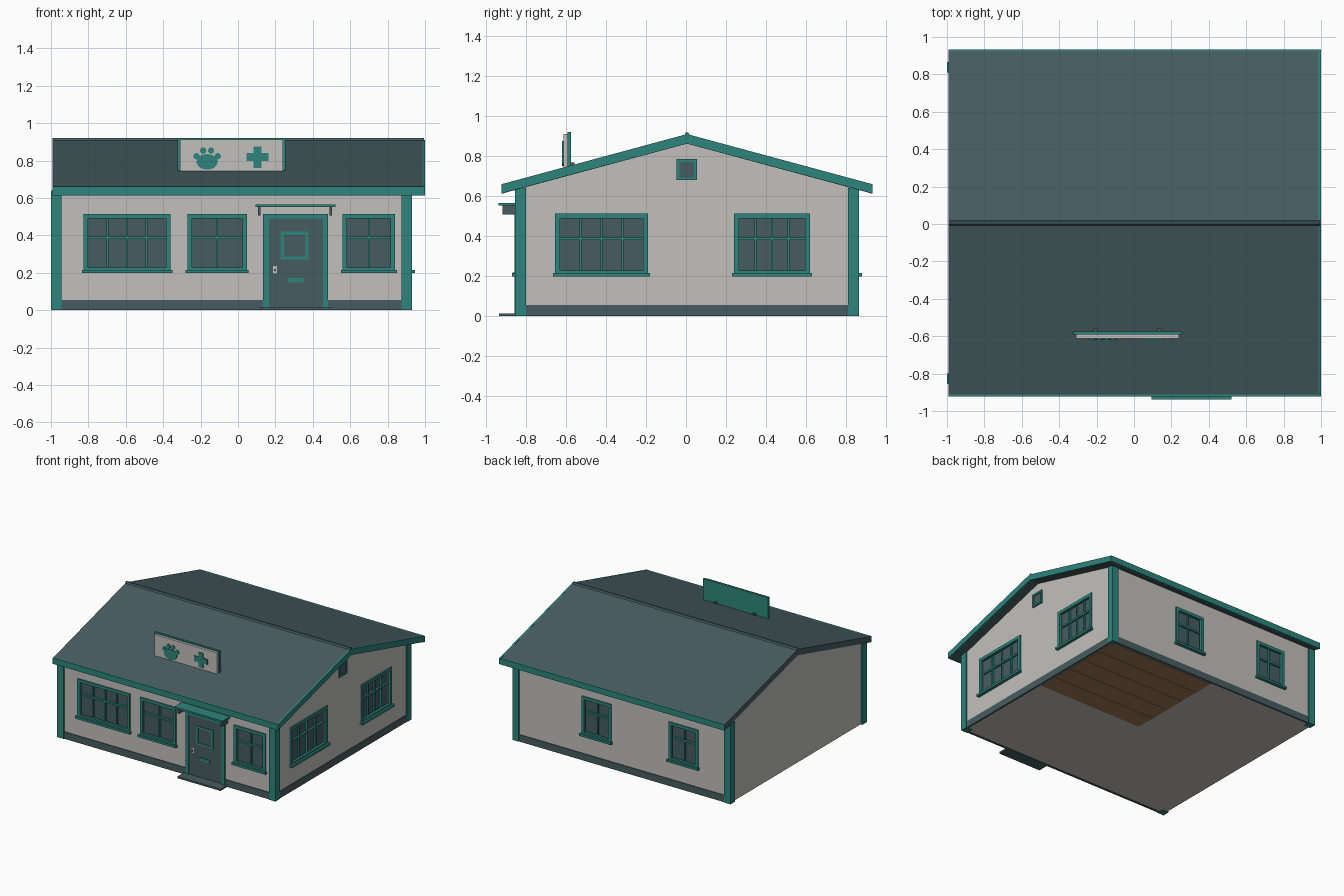
import bpy, bmesh, math
from mathutils import Vector

cube = bpy.data.objects.get("Cube")
if cube:
    bpy.data.objects.remove(cube, do_unlink=True)


def material(name, r, g, b):
    m = bpy.data.materials.new(name)
    m.use_nodes = True
    m.diffuse_color = (r, g, b, 1)
    bsdf = m.node_tree.nodes["Principled BSDF"]
    bsdf.inputs["Base Color"].default_value = (r, g, b, 1)
    bsdf.inputs["Roughness"].default_value = 0.8
    return m


CREAM = material("warm white", .54, .53, .505)
TEAL = material("teal trim", .027, .235, .205)
SLATE = material("dark slate", .062, .108, .117)
BROWN = material("wood brown", .34, .19, .09)


def finish(name, bm, mat):
    bmesh.ops.recalc_face_normals(bm, faces=bm.faces)
    mesh = bpy.data.meshes.new(name)
    bm.to_mesh(mesh)
    bm.free()
    mesh.materials.append(mat)
    ob = bpy.data.objects.new(name, mesh)
    bpy.context.collection.objects.link(ob)
    return ob


def boxes(name, mat, items):
    """Boxes given as (x0, x1, y0, y1, z0, z1) in one object."""
    bm = bmesh.new()
    for x0, x1, y0, y1, z0, z1 in items:
        geo = bmesh.ops.create_cube(bm, size=1)
        for v in geo["verts"]:
            v.co = Vector((x1 if v.co.x > 0 else x0,
                           y1 if v.co.y > 0 else y0,
                           z1 if v.co.z > 0 else z0))
    return finish(name, bm, mat)


def prism(name, mat, outline, start, end, axis="x"):
    """Extrude a (y, z) outline along x, or an (x, z) outline along y."""
    bm = bmesh.new()

    def place(p, t):
        return (t, p[0], p[1]) if axis == "x" else (p[0], t, p[1])
    a = [bm.verts.new(place(p, start)) for p in outline]
    b = [bm.verts.new(place(p, end)) for p in outline]
    bm.faces.new(a)
    bm.faces.new(b[::-1])
    n = len(a)
    for i in range(n):
        bm.faces.new((a[i], a[(i + 1) % n], b[(i + 1) % n], b[i]))
    return finish(name, bm, mat)


LEFT, RIGHT, FRONT, BACK, MID = -.99, .92, -.845, .855, .005


def on_wall(side, u0, u1, d0, d1, z0, z1):
    """Box on a wall: u runs along the wall, d points outward."""
    if side == "front":
        return (u0, u1, FRONT - d1, FRONT - d0, z0, z1)
    if side == "back":
        return (u0, u1, BACK + d0, BACK + d1, z0, z1)
    return (RIGHT + d0, RIGHT + d1, u0, u1, z0, z1)


def ring(side, u0, u1, z0, z1, w, d0, d1):
    return [on_wall(side, u0, u0 + w, d0, d1, z0, z1),
            on_wall(side, u1 - w, u1, d0, d1, z0, z1),
            on_wall(side, u0 + w, u1 - w, d0, d1, z0, z0 + w),
            on_wall(side, u0 + w, u1 - w, d0, d1, z1 - w, z1)]


# House body
walls = prism("walls", CREAM, [(FRONT, .004), (BACK, .004), (BACK, .645),
                               (MID, .875), (FRONT, .645)], LEFT, RIGHT)

# Windows: recessed glass, frame, glazing bars and sill
cuts = []


def window(name, side, u0, u1, columns):
    z0, z1, w = .205, .513, .024
    cuts.append(on_wall(side, u0 + .015, u1 - .015, -.03, .05, z0 + .01, z1 - .015))
    boxes(name + "_glass", SLATE,
          [on_wall(side, u0 + .01, u1 - .01, -.035, -.022, z0 + .005, z1 - .01)])
    parts = ring(side, u0, u1, z0, z1, w, -.01, .01)
    for i in range(1, columns):
        u = u0 + w + (u1 - u0 - 2 * w) * i / columns
        parts.append(on_wall(side, u - .005, u + .005, -.024, -.008, z0, z1))
    parts.append(on_wall(side, u0 + w, u1 - w, -.024, -.006, .38, .394))
    parts.append(on_wall(side, u0 - .01, u1 + .01, 0, .025, .198, .215))
    boxes(name + "_frame", TEAL, parts)


window("front_wide_window", "front", -.825, -.36, 4)
window("front_middle_window", "front", -.27, .047, 2)
window("front_end_window", "front", .56, .84, 2)
window("side_front_window", "right", -.655, -.19, 4)
window("side_back_window", "right", .24, .62, 4)
window("back_window_a", "back", .06, .32, 2)
window("back_window_b", "back", -.71, -.45, 2)

cutter = boxes("window_cutter", CREAM, cuts)
cutter.hide_render = True
mod = walls.modifiers.new("openings", "BOOLEAN")
mod.operation = "DIFFERENCE"
mod.solver = "EXACT"
mod.object = cutter
bpy.context.view_layer.objects.active = walls
bpy.ops.object.modifier_apply(modifier=mod.name)
bpy.data.objects.remove(cutter, do_unlink=True)

# Gable vent
boxes("vent_frame", TEAL, ring("right", -.047, .055, .68, .785, .014, 0, .012))
boxes("vent_panel", SLATE, [on_wall("right", -.04, .05, 0, .005, .69, .775)])

# Plinth on three sides and corner posts
boxes("plinth", SLATE, [on_wall("front", LEFT, RIGHT, -.01, .006, 0, .055),
                        on_wall("back", LEFT, RIGHT, -.01, .006, 0, .055),
                        on_wall("right", FRONT, BACK, -.01, .006, 0, .055)])
boxes("corner_posts", TEAL, [(x, x + .056, y, y + .056, 0, .64)
                             for x in (-1, .874) for y in (-.856, .81)])

# Wooden floor boards set in the underside
boxes("floor_boards", BROWN, [(-.03, .9, .02 + i * .164, .178 + i * .164, .001, .006)
                              for i in range(5)])


# Roof, ridge cap and fascia boards
def roof_outline(grow):
    h = .92 + grow
    return [(MID - h, .66), (MID, .91), (MID + h, .66),
            (MID + h, .614), (MID, .862), (MID - h, .614)]


prism("roof", SLATE, roof_outline(0), -.993, .988)
prism("gable_fascia", TEAL, roof_outline(.005), .986, 1)
boxes("eave_fascia", TEAL, [(-.993, 1, MID - .928, MID - .916, .613, .661),
                            (-.993, 1, MID + .916, MID + .928, .613, .661)])
prism("ridge_cap", SLATE, [(MID - .014, .904), (MID - .006, .919),
                           (MID + .006, .919), (MID + .014, .904)], -.993, .994)

# Door with frame, small window, letter slot and handle
boxes("door_leaf", SLATE, [on_wall("front", .16, .46, -.01, .007, .01, .5)])
boxes("door_frame", TEAL, [on_wall("front", .135, .165, 0, .013, 0, .515),
                           on_wall("front", .455, .482, 0, .013, 0, .515),
                           on_wall("front", .165, .455, 0, .013, .49, .515)])
boxes("door_window_trim", TEAL, ring("front", .228, .378, .27, .42, .017, 0, .012))
boxes("letter_slot", TEAL, [on_wall("front", .265, .35, 0, .012, .147, .173)])
boxes("handle_plate", CREAM, [on_wall("front", .186, .208, 0, .011, .195, .235)])
boxes("door_knob", SLATE, [on_wall("front", .193, .202, .01, .022, .208, .218)])
boxes("door_step", SLATE, [(.118, .5, -.935, -.84, 0, .014)])

# Door canopy and brackets
boxes("canopy", TEAL, [(.093, .52, -.938, -.84, .552, .566)])
boxes("canopy_brackets", SLATE, [(x, x + .012, -.918, -.84, .507, .554)
                                 for x in (.108, .49)])

# Roof sign: backing board, panel, feet and raised symbols
boxes("sign_board", TEAL, [(-.323, .253, -.592, -.575, .738, .92)])
boxes("sign_panel", CREAM, [(-.31, .241, -.612, -.59, .743, .911)])
boxes("sign_feet", SLATE, [(x - .012, x + .012, -.58, -.558, .735, .768)
                           for x in (-.205, .135)])


def oval(name, x, z, rx, rz):
    prism(name, TEAL, [(x + rx * math.cos(i * math.pi / 8), z + rz * math.sin(i * math.pi / 8))
                       for i in range(16)], -.62, -.61, "y")


oval("paw_pad", -.165, .793, .057, .042)
for i, (dx, z) in enumerate([(-.057, .823), (-.021, .853), (.021, .853), (.057, .823)]):
    oval("paw_toe_%d" % (i + 1), -.165 + dx, z, .017, .017)
a, b = .021, .058
prism("sign_cross", TEAL, [(.104 + x, .818 + z) for x, z in (
    (-a, -b), (a, -b), (a, -a), (b, -a), (b, a), (a, a),
    (a, b), (-a, b), (-a, a), (-b, a), (-b, -a), (-a, -a))], -.62, -.61, "y")
